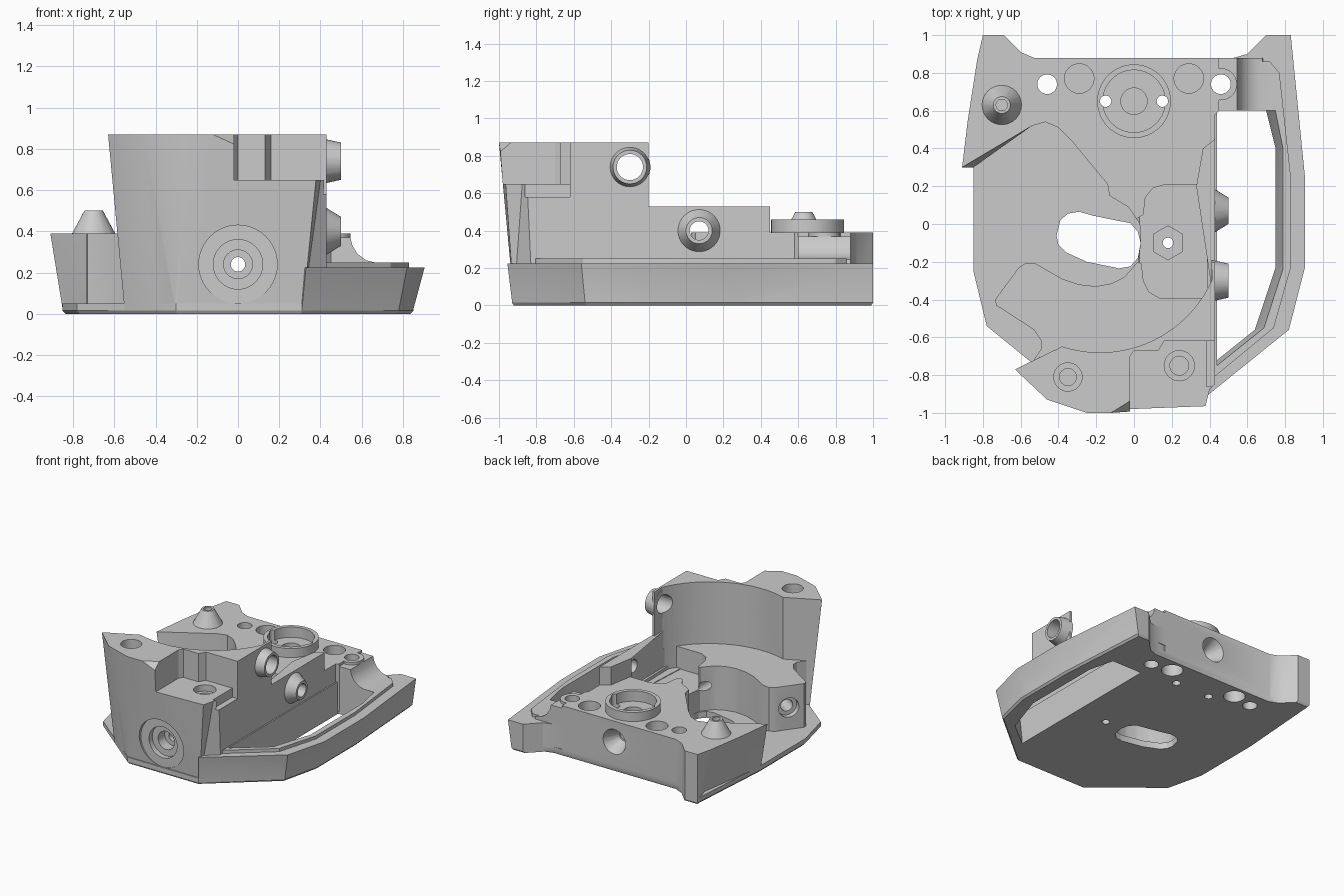
import bpy, bmesh, math
from mathutils import Vector, Matrix

if "Cube" in bpy.data.objects:
    bpy.data.objects.remove(bpy.data.objects["Cube"])

GREY = (0.6, 0.6, 0.6, 1)
grey = bpy.data.materials.new("cast_grey")
grey.use_nodes = True
grey.diffuse_color = GREY
grey.node_tree.nodes["Principled BSDF"].inputs["Base Color"].default_value = GREY


def finish(bm, name):
    """Closed, outward-facing triangle mesh, ready for booleans."""
    bmesh.ops.triangulate(bm, faces=bm.faces)
    bmesh.ops.recalc_face_normals(bm, faces=bm.faces)
    if bm.calc_volume(signed=True) < 0:
        bmesh.ops.reverse_faces(bm, faces=bm.faces)
    mesh = bpy.data.meshes.new(name)
    bm.to_mesh(mesh)
    bm.free()
    mesh.materials.append(grey)
    obj = bpy.data.objects.new(name, mesh)
    bpy.context.collection.objects.link(obj)
    return obj


def loft(name, *levels):
    """Solid through (z, outline) levels with matching point counts."""
    bm = bmesh.new()
    rings = [[bm.verts.new((x, y, z)) for x, y in pts] for z, pts in levels]
    n = len(rings[0])
    bm.faces.new(rings[0])
    bm.faces.new(rings[-1])
    for a, b in zip(rings, rings[1:]):
        for i in range(n):
            j = (i + 1) % n
            bm.faces.new((a[i], a[j], b[j], b[i]))
    return finish(bm, name)


def prism(name, pts, z0, z1):
    return loft(name, (z0, pts), (z1, pts))


def rect(x0, x1, y0, y1):
    return [(x0, y0), (x1, y0), (x1, y1), (x0, y1)]


def cyl(name, p0, p1, r0, r1=None, sides=40):
    """Cylinder or cone from p0 to p1."""
    p0, p1 = Vector(p0), Vector(p1)
    d = p1 - p0
    turn = d.to_track_quat('Z', 'Y').to_matrix().to_4x4()
    bm = bmesh.new()
    bmesh.ops.create_cone(bm, cap_ends=True, segments=sides, radius1=r0,
                          radius2=r0 if r1 is None else r1, depth=d.length,
                          matrix=Matrix.Translation((p0 + p1) / 2) @ turn)
    return finish(bm, name)


def hole(x, y, z0, z1, r, sides=32):
    return cyl("cutter", (x, y, z0), (x, y, z1), r, sides=sides)


def volume(mesh):
    bm = bmesh.new()
    bm.from_mesh(mesh)
    v = bm.calc_volume(signed=True)
    bm.free()
    return v


def combine(obj, other, op):
    """Boolean that keeps a result only when its volume is plausible."""
    a, b, eps = volume(obj.data), volume(other.data), 1e-4
    low, high = (max(a, b), a + b) if op == 'UNION' else (a - b, a)
    for solver in ('MANIFOLD', 'EXACT'):
        mod = obj.modifiers.new("bool", 'BOOLEAN')
        mod.operation, mod.solver, mod.object = op, solver, other
        dg = bpy.context.evaluated_depsgraph_get()
        dg.update()
        mesh = bpy.data.meshes.new_from_object(obj.evaluated_get(dg))
        obj.modifiers.clear()
        v = volume(mesh)
        if low - eps <= v <= high + eps and abs(v - a) > 1e-7:
            obj.data = mesh
            bpy.data.objects.remove(other)
            return
    if op == 'DIFFERENCE':
        bpy.data.objects.remove(other)


def cut(obj, *others):
    for o in others:
        combine(obj, o, 'DIFFERENCE')


def add(obj, *others):
    for o in others:
        combine(obj, o, 'UNION')


# Floor plate with ears at the back
plate = [(-.8, 1), (-.69, 1), (-.6, .91), (-.53, .88), (.53, .88), (.6, .9), (.7, 1), (.8, 1),
         (.85, .25), (.85, -.24), (.78, -.54), (.31, -.93), (-.3, -.93), (-.78, -.54),
         (-.85, -.25), (-.85, .3)]
body = loft("housing_body", (0, [(x * .985, y * .99) for x, y in plate]), (.015, plate), (.05, plate))

# Side rail, flaring outwards, with a raised inner ridge
inside = [(.3, -.85), (.38, .62), (.42, .87)]
ear = [(.53, .88), (.6, .9), (.7, 1)]
rail = loft("side_rail",
            (.02, ear + [(.8, 1), (.85, .25), (.85, -.24), (.78, -.54), (.31, -.93)] + inside),
            (.225, ear + [(.83, 1), (.905, .25), (.905, -.23), (.82, -.56), (.33, -.955)] + inside))
ridge = prism("rail_ridge", [(.43, .86), (.72, .86), (.77, .8), (.83, .25), (.83, -.23),
                             (.74, -.55), (.4, -.83), (.38, .2)], .1, .25)
add(rail, ridge)
add(body, rail)
floor_gap = [(.44, .6), (.70, .6), (.75, .4), (.75, -.23), (.64, -.56), (.44, -.72)]
rail_gap = [(.44, .6), (.75, .6), (.79, .4), (.79, -.24), (.69, -.55), (.44, -.75)]
cut(body, loft("cutter", (-.1, floor_gap), (.03, floor_gap), (.26, rail_gap), (.4, rail_gap)))

# Deck: rear block, hub and crescent in one outline
deck_top = [(-.8, 1), (-.69, 1), (-.6, .91), (-.53, .88), (.45, .88), (.45, .6), (.43, .58),
            (.43, -.7), (-.2, -.75), (-.53, -.72), (-.49, -.66), (-.49, -.62), (-.53, -.56), (-.73, -.43),
            (-.735, -.4), (-.61, -.23), (-.57, -.205), (-.52, -.21), (-.38, -.29), (-.29, -.32),
            (-.2, -.33), (-.12, -.315), (-.05, -.28), (.02, -.2), (.035, -.1), (.03, 0),
            (-.03, .09), (-.13, .15), (-.14, .21), (-.33, .44), (-.4, .51), (-.47, .54),
            (-.54, .52), (-.91, .3), (-.88, .55), (-.83, .87)]
deck_low = [(x + .06 if x < -.75 and .25 < y < .9 else x, y) for x, y in deck_top]
deck = loft("deck", (.02, deck_low), (.39, deck_top))
cut(deck, prism("cutter", [(0, -.19), (.04, -.21), (.05, -.3), (.08, -.36), (.14, -.395),
                           (.405, -.395), (.405, .21), (.17, .21), (.1, .19), (.06, .14),
                           (.05, .05), (0, .02)], .22, .6))
add(body, deck)

# Curved web from the deck down to the rail
add(body, loft("rear_web", *[(z, rect(.4, x, .6, .88)) for z, x in
                             ((.1, .7), (.245, .68), (.26, .62), (.29, .58), (.33, .555), (.37, .545))]))
add(body, hole(.46, .74, .1, .39, .085))

# Low outer wall and wedge beside the hub
add(body, prism("hub_wall", [(.405, -.3), (.43, -.3), (.43, .45), (.365, .4), (.33, .2), (.405, .2)],
                .1, .53))

# Tall front wall around the round cavity
arc = [(-.18 + .65 * math.cos(math.radians(a)), -.03 + .65 * math.sin(math.radians(a)))
       for a in range(-108, -23, 4)] + [(.41, -.2), (.43, -.2)]
wall = loft("front_wall",
            (.02, [(-.55, -.73)] + arc + [(.43, -.82), (.315, -.92), (-.12, -.92), (-.3, -.92), (-.42, -.83)]),
            (.87, [(-.63, -.77)] + arc + [(.43, -.86), (.4, -.98), (-.12, -1), (-.25, -1), (-.46, -.93)]))
shelf = [(-.02, -.7), (0, -.67), (.13, -.67), (.16, -.62), (.6, -.62), (.6, -1.2)]
cut(wall, loft("cutter", (.65, shelf + [(-.02, -1.2), (-.02, -.9)]),
               (.9, shelf + [(-.5, -1.2), (-.02, -.9)])),
    prism("cutter", rect(.385, .6, -.86, -.62), .58, .8),
    hole(.24, -.75, .6, .7, .08), hole(.24, -.75, .45, .7, .05),
    hole(-.35, -.81, .8, .9, .075), hole(-.35, -.81, .6, .9, .045))
add(body, wall)

# Side bosses, bored through
for y, z, r, bore in ((-.3, .74, .11, .07), (.07, .4, .125, .05)):
    add(body, cyl("side_boss", (.41, y, z), (.5, y, z), r, bore + .02))
    cut(body, cyl("cutter", (.25, y, z), (.6, y, z), bore))

# Bearing ring and locating cone on the rear deck
add(body, hole(0, .65, .3, .46, .195, 48),
    cyl("locating_cone", (-.7, .63, .37), (-.7, .63, .5), .115, .045))
cut(body, hole(0, .65, .38, .6, .165, 48), hole(0, .65, .3, .6, .07),
    cyl("cutter", (-.7, .63, .42), (-.7, .63, .6), .03))

# Curved slot through the floor
cut(body, prism("cutter", [(-.41, -.06), (-.39, .02), (-.35, .055), (-.29, .065), (-.22, .045),
                           (-.1, .02), (-.02, .005), (.02, -.04), (.035, -.1), (.02, -.18),
                           (-.02, -.225), (-.08, -.235), (-.25, -.2), (-.36, -.15), (-.4, -.11)],
                -.1, .2))

# Vertical holes in the deck and floor
for s in (-1, 1):
    cut(body, hole(s * .46, .74, -.1, .6, .052), hole(s * .29, .77, .2, .6, .078),
        hole(s * .29, .77, -.1, .12, .078), hole(s * .15, .65, -.1, .6, .03))
cut(body, hole(.18, -.1, .14, .4, .09, 6), hole(.18, -.1, -.1, .4, .028))

# Front counterbore, long bore and rear dimple
for y, r in ((-.92, .19), (-.88, .12), (-.8, .07), (1.2, .035)):
    cut(body, cyl("cutter", (0, -1.2, .24), (0, y, .24), r))
cut(body, cyl("cutter", (0, .9, .23), (0, .76, .23), .105, .04))

# Bore in the crescent end face
out = Vector((-.82, .57, 0))
mid = Vector((-.665, -.31, .22))
cut(body, cyl("cutter", mid - out * .2, mid + out * .1, .045),
    cyl("cutter", mid - out * .04, mid + out * .1, .075))

bpy.ops.object.select_all(action='DESELECT')
body.select_set(True)
bpy.context.view_layer.objects.active = body
bpy.ops.object.shade_smooth_by_angle(angle=math.radians(25))
